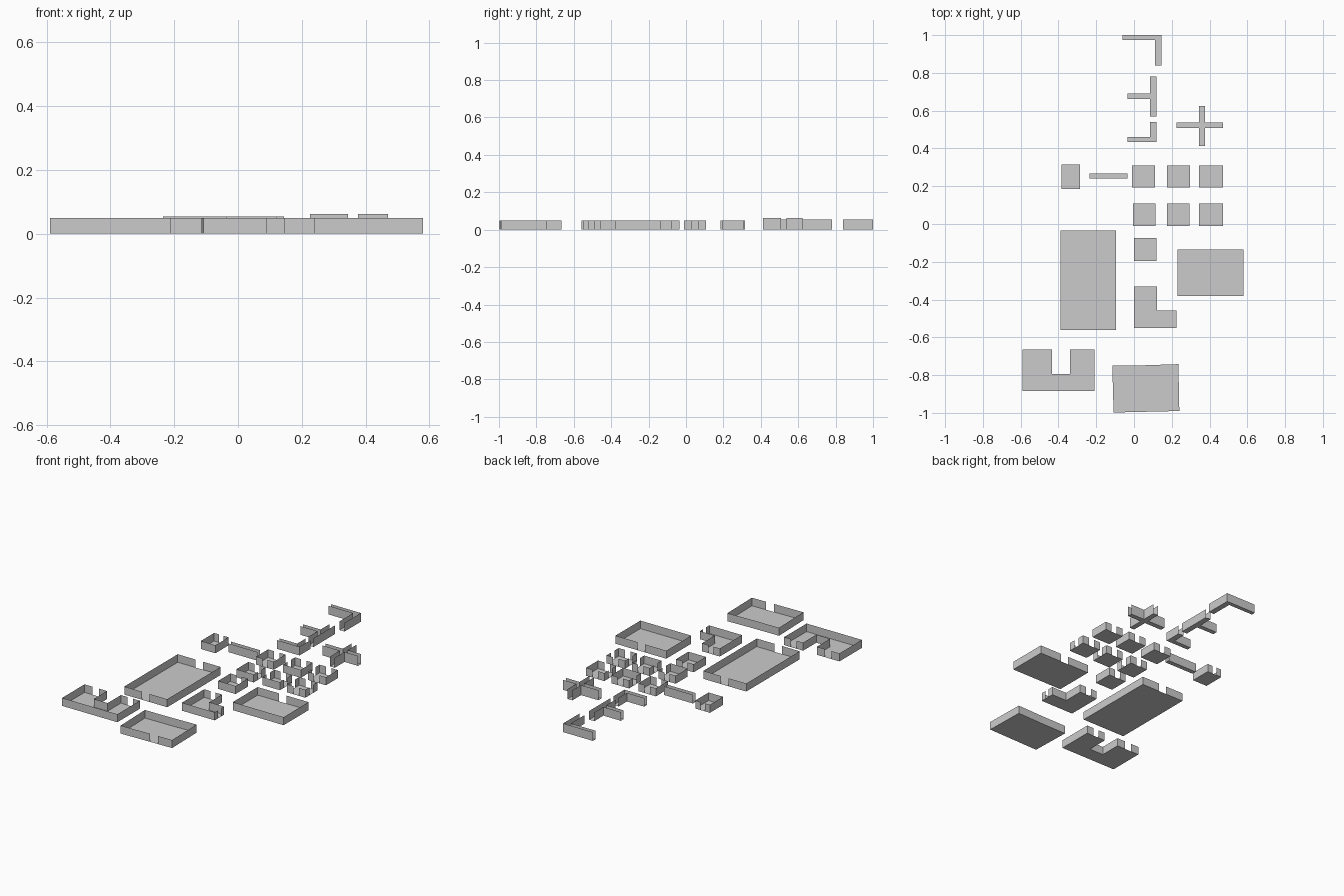
import bpy, bmesh
from mathutils import Vector


def tile(name, pts, height=0.05, gaps=None):
    """Flat floor with sheet walls. gaps: edge index -> None (open end) or (start, end) fractions of a doorway."""
    gaps = gaps or {}
    bm = bmesh.new()
    up = Vector((0, 0, height))
    ring = []
    spans = []
    n = len(pts)
    for i in range(n):
        a = Vector((*pts[i], 0))
        b = Vector((*pts[(i + 1) % n], 0))
        ring.append(bm.verts.new(a))
        if i not in gaps:
            spans.append((a, b))
        elif gaps[i]:
            s, e = gaps[i]
            spans += [(a, a.lerp(b, s)), (a.lerp(b, e), b)]
    bm.faces.new(ring)
    for a, b in spans:
        bm.faces.new([bm.verts.new(p) for p in (a, b, b + up, a + up)])
    bmesh.ops.remove_doubles(bm, verts=bm.verts[:], dist=1e-5)
    mesh = bpy.data.meshes.new(name)
    bm.to_mesh(mesh)
    bm.free()
    obj = bpy.data.objects.new(name, mesh)
    bpy.context.collection.objects.link(obj)


def rect(x0, x1, y0, y1):
    # edges in order: south, east, north, west
    return [(x0, y0), (x1, y0), (x1, y1), (x0, y1)]


DOOR = (0.35, 0.65)
S, E, N, W = range(4)


def room(name, box, doors, gap=DOOR):
    tile(name, rect(*box), 0.05, {d: gap for d in doors})


# small square rooms
room("dead_end_room", (0.0, 0.12, -0.195, -0.075), [N])
room("corner_room", (-0.005, 0.115, -0.01, 0.108), [N, E])
room("three_door_room", (0.175, 0.295, -0.01, 0.108), [N, E, W])
room("four_door_room", (0.345, 0.47, -0.01, 0.108), [S, E, N, W])
room("passage_room", (-0.01, 0.11, 0.193, 0.31), [N, S])
room("turn_room", (0.175, 0.297, 0.193, 0.31), [N, W])
room("junction_room", (0.345, 0.47, 0.193, 0.31), [N, W, S])
room("closet_room", (-0.385, -0.285, 0.185, 0.315), [N])

# large rooms
room("great_hall", (-0.39, -0.095, -0.56, -0.035), [S, N], (0.41, 0.59))
room("wide_hall", (0.23, 0.58, -0.38, -0.135), [N], (0.43, 0.58))
tile("crooked_hall", [(-0.108, -0.998), (0.24, -0.99), (0.235, -0.742),
                      (0.055, -0.748), (-0.115, -0.75)], 0.05, {0: (0.57, 0.73)})
tile("l_shaped_room", [(0, -0.55), (0.225, -0.55), (0.225, -0.457), (0.122, -0.457),
                       (0.122, -0.332), (0, -0.332)], 0.05, {1: DOOR, 4: DOOR})
tile("u_shaped_room", [(-0.59, -0.885), (-0.21, -0.885), (-0.21, -0.665), (-0.34, -0.665),
                       (-0.34, -0.795), (-0.435, -0.795), (-0.435, -0.665), (-0.59, -0.665)],
     0.05, {2: DOOR, 6: DOOR})

# corridors with open ends
tile("straight_corridor", rect(-0.235, -0.035, 0.24, 0.268), 0.054, {E: None, W: None})
tile("long_corner_corridor", [(0.11, 0.84), (0.145, 0.84), (0.145, 1.0), (-0.06, 1.0),
                              (-0.06, 0.975), (0.11, 0.975)], 0.054, {0: None, 3: None})
tile("short_corner_corridor", [(-0.035, 0.433), (0.12, 0.433), (0.12, 0.54), (0.085, 0.54),
                               (0.085, 0.46), (-0.035, 0.46)], 0.054, {2: None, 5: None})
tile("t_corridor", [(0.085, 0.57), (0.12, 0.57), (0.12, 0.78), (0.085, 0.78), (0.085, 0.69),
                    (-0.035, 0.69), (-0.035, 0.662), (0.085, 0.662)], 0.054,
     {0: None, 2: None, 5: None})
tile("cross_corridor", [(0.345, 0.412), (0.377, 0.412), (0.377, 0.508), (0.47, 0.508),
                        (0.47, 0.538), (0.377, 0.538), (0.377, 0.624), (0.345, 0.624),
                        (0.345, 0.538), (0.225, 0.538), (0.225, 0.508), (0.345, 0.508)], 0.062,
     {0: None, 3: None, 6: None, 9: None})
